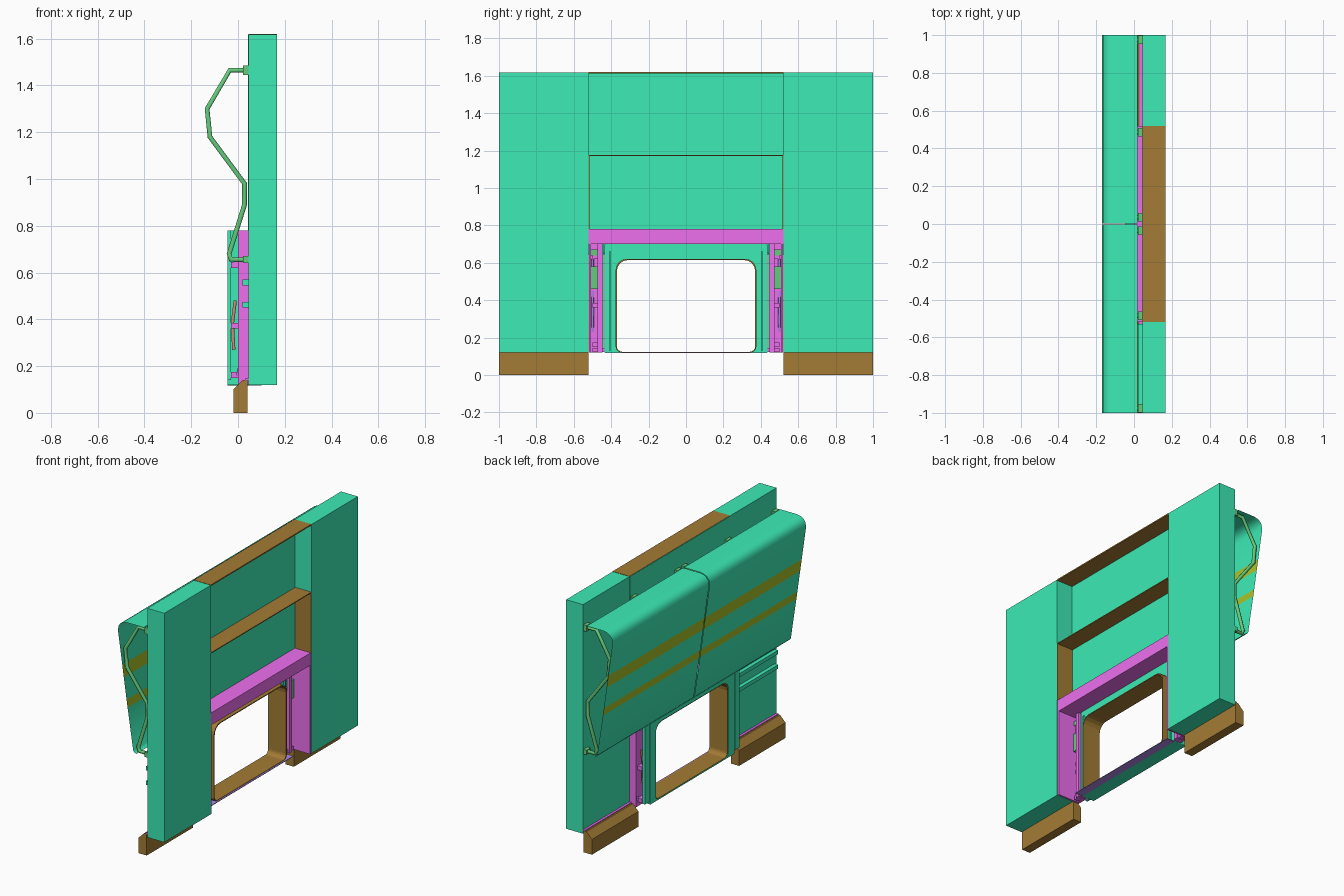
import bpy, bmesh, math

if "Cube" in bpy.data.objects:
    bpy.data.objects.remove(bpy.data.objects["Cube"])

def mat(name, r, g, b):
    m = bpy.data.materials.new(name)
    m.diffuse_color = (r, g, b, 1)
    m.use_nodes = True
    m.node_tree.nodes["Principled BSDF"].inputs["Base Color"].default_value = m.diffuse_color
    return m

TEAL = mat("teal", .045, .83, .46)
BROWN = mat("brown", .37, .2, .035)
MAGENTA = mat("magenta", .85, .16, .86)
GREEN = mat("green", .13, .6, .2)
OLIVE = mat("olive", .4, .55, .02)
PINK = mat("pink", .7, .25, .2)
PURPLE = mat("purple", .42, .25, .8)

def finish(name, bm, mats, mirror=False, recalc=True):
    if recalc:
        bmesh.ops.recalc_face_normals(bm, faces=bm.faces)
    me = bpy.data.meshes.new(name)
    bm.to_mesh(me)
    bm.free()
    for m in mats:
        me.materials.append(m)
    ob = bpy.data.objects.new(name, me)
    bpy.context.collection.objects.link(ob)
    if mirror:
        md = ob.modifiers.new("mirror", 'MIRROR')
        md.use_axis = (False, True, False)
        md.use_mirror_merge = False
    return ob

def box(name, x, y, z, m, mirror=False):
    bm = bmesh.new()
    bmesh.ops.create_cube(bm, size=1)
    for v in bm.verts:
        v.co = [r[0] + (c + .5) * (r[1] - r[0]) for c, r in zip(v.co, (x, y, z))]
    return finish(name, bm, [m], mirror)

def prism(name, pts, y0, y1, m, mirror=True):
    """Closed x-z profile extruded along y."""
    bm = bmesh.new()
    f = bm.faces.new([bm.verts.new((x, y0, z)) for x, z in pts])
    r = bmesh.ops.extrude_face_region(bm, geom=[f])
    for v in r["geom"]:
        if isinstance(v, bmesh.types.BMVert):
            v.co.y = y1
    return finish(name, bm, [m], mirror)

def rounded(hw, z0, z1, rt, rb, n=5):
    """Rounded rectangle in the y-z plane."""
    pts = []
    for k, (sy, cz, r) in enumerate(((1, z1 - rt, rt), (-1, z1 - rt, rt),
                                     (-1, z0 + rb, rb), (1, z0 + rb, rb))):
        for i in range(n):
            a = math.pi / 2 * (k + i / (n - 1))
            pts.append((sy * (hw - r) + r * math.cos(a), cz + r * math.sin(a)))
    return pts

def ring(name, outer, inner, x0, x1, m):
    bm = bmesh.new()
    loops = [[bm.verts.new((x, y, z)) for y, z in o]
             for x, o in ((x0, outer), (x1, outer), (x1, inner), (x0, inner))]
    n = len(outer)
    for a in range(4):
        p, q = loops[a], loops[(a + 1) % 4]
        for i in range(n):
            j = (i + 1) % n
            bm.faces.new((p[i], p[j], q[j], q[i]))
    return finish(name, bm, [m])

def rod(name, pts, y, r, m):
    """Bent bar through x-z points at both +y and -y."""
    cu = bpy.data.curves.new(name, 'CURVE')
    cu.dimensions = '3D'
    cu.bevel_depth = r
    cu.bevel_resolution = 1
    cu.use_fill_caps = True
    for s in (1, -1):
        sp = cu.splines.new('POLY')
        sp.points.add(len(pts) - 1)
        for p, (x, z) in zip(sp.points, pts):
            p.co = (x, s * y, z, 1)
    cu.materials.append(m)
    ob = bpy.data.objects.new(name, cu)
    bpy.context.collection.objects.link(ob)

# Wall: side blocks, recessed centre, brown reveals
box("wall_block", (.045, .167), (.52, 1), (.12, 1.618), TEAL, True)
box("centre_panel", (.042, .05), (-.52, .52), (.78, 1.618), TEAL)
box("top_cap", (.045, .167), (-.52, .52), (1.612, 1.62), BROWN)
box("recess_ledge", (.045, .167), (-.52, .52), (1.17, 1.176), BROWN)
box("recess_jamb", (.045, .167), (.516, .522), (.78, 1.17), BROWN, True)
prism("skirting", [(-.02, 0), (.04, 0), (.04, .14), (.02, .14), (-.02, .1)], .52, 1, BROWN)
box("skirting_trim", (.03, .045), (.52, 1), (.138, .146), MAGENTA, True)

# Doorway lining: lintel and angle-section posts
box("lintel", (.0, .165), (-.52, .52), (.7, .78), MAGENTA)
box("lintel_back", (-.045, .0), (-.44, .44), (.655, .78), TEAL)
box("doorway_post", (.0, .165), (.508, .518), (.12, .7), MAGENTA, True)
box("post_flange", (.0, .02), (.47, .51), (.12, .7), MAGENTA, True)
box("doorway_post_inner", (.0, .06), (.447, .472), (.12, .7), MAGENTA, True)
box("post_back_plate", (-.045, -.03), (.44, .49), (.14, .78), TEAL, True)
box("latch_block", (.02, .05), (.474, .512), (.46, .58), GREEN, True)

# Rounded door frame with brown liner and sill
inner = rounded(.37, .124, .615, .06, .03)
mid = rounded(.376, .121, .621, .06, .03)
outer = rounded(.435, .118, .7, .005, .005)
ring("door_frame", outer, mid, -.045, .05, TEAL)
ring("door_liner", mid, inner, -.04, .09, BROWN)
box("door_sill", (.045, .1), (-.43, .43), (.117, .121), PURPLE)
box("frame_bead", (.045, .06), (.4, .412), (.13, .66), TEAL, True)

# Hinge linkages behind the posts
rod("link_rod", [(-.018, .27), (-.024, .38), (-.012, .48)], .475, .008, PINK)
rod("lift_rod", [(.0, .16), (.03, .32), (.012, .46), (.032, .62)], .5, .008, PURPLE)
for z in (.15, .36, .62):
    box("hinge_bracket", (-.03, .04), (.455, .5), (z, z + .025), MAGENTA, True)
box("foot_bracket", (.0, .05), (.43, .5), (.122, .145), MAGENTA, True)

# Rear wall rail
box("rear_rail_upper", (.02, .045), (-.98, -.53), (.545, .57), TEAL)
box("rear_rail_lower", (.02, .045), (-.98, -.53), (.45, .475), TEAL)

# Canopy shell: thin smooth sheet in two halves with coloured stripes
def slope(z):
    return (-.06 - .143 * (z - .66), z)

prof = [(-.035, .645), (-.047, .648), (-.058, .66), slope(.93), slope(.98), slope(1.12),
        slope(1.2), slope(1.42), (-.163, 1.45), (-.15, 1.468), (-.13, 1.48),
        (-.103, 1.485), (.018, 1.485)]
bm = bmesh.new()
cols = [[bm.verts.new((x, y, z)) for x, z in prof] for y in (.003, 1)]
for i in range(len(prof) - 1):
    f = bm.faces.new((cols[1][i], cols[1][i + 1], cols[0][i + 1], cols[0][i]))
    f.material_index = 1 if i in (3, 5) else 0
    f.smooth = True
bm.normal_update()
if bm.faces[:][-1].normal.z < 0:
    bmesh.ops.reverse_faces(bm, faces=bm.faces)
finish("canopy", bm, [TEAL, OLIVE], True, recalc=False)

# Bent support arms with mounting feet
arm = [(.035, 1.465), (-.035, 1.465), (-.132, 1.3), (-.12, 1.18), (.028, .98),
       (.028, .89), (-.038, .68), (-.03, .655), (.03, .655)]
for y in (.975, .485, .035):
    rod("canopy_arm", arm, y, .012, GREEN)
    box("arm_foot", (.022, .045), (y - .022, y + .022), (1.445, 1.485), GREEN, True)
    box("arm_lower_foot", (.022, .045), (y - .022, y + .022), (.64, .67), GREEN, True)
